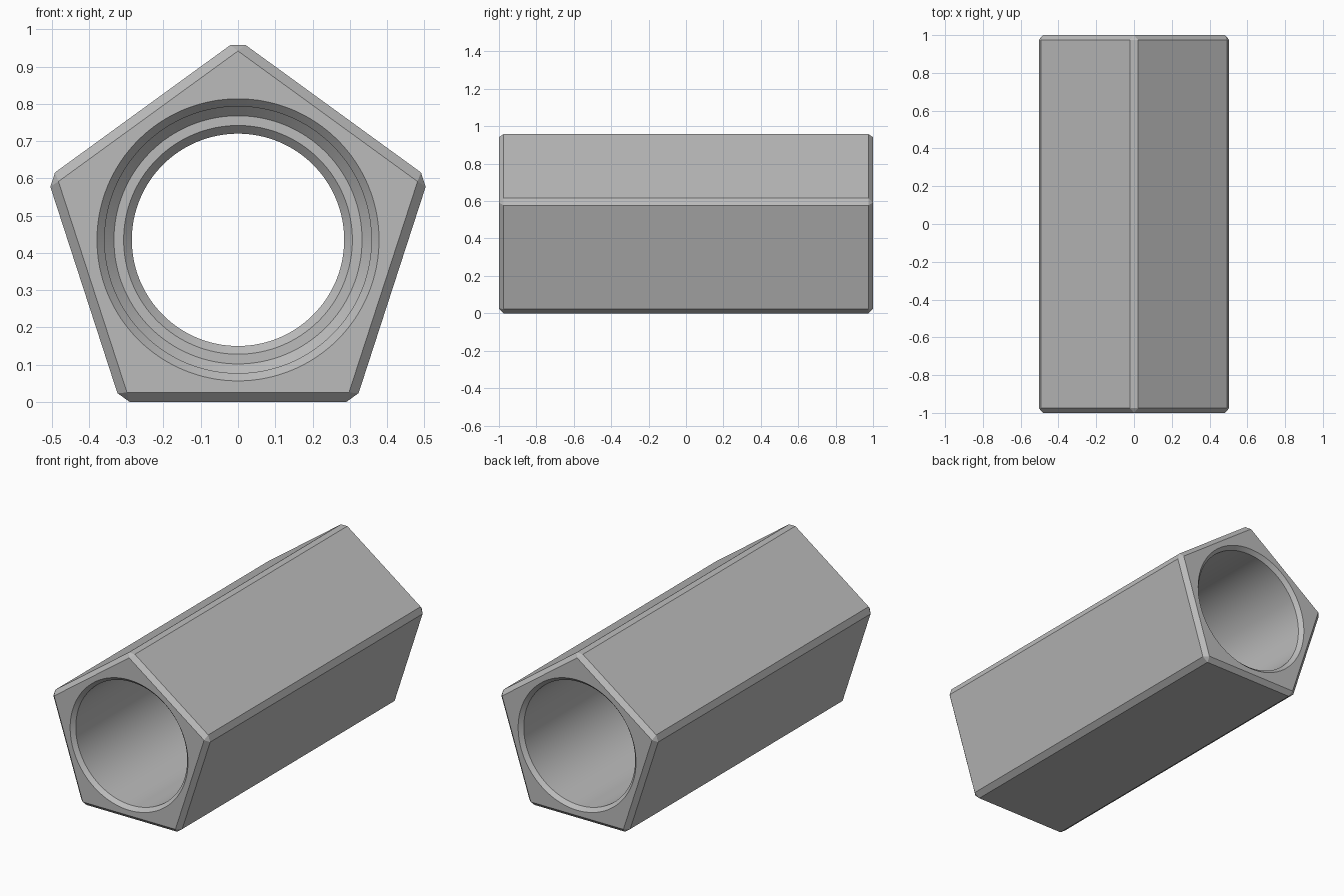
import bpy, bmesh
from math import pi, radians, sin, cos
from mathutils import Matrix

default = bpy.data.objects.get("Cube")
if default:
    bpy.data.objects.remove(default, do_unlink=True)

AXIS_Z = 0.435      # height of the tube axis, equal to the pentagon's inner radius
HALF = 1.0          # half the length
CHAMFER = 0.025

grey = bpy.data.materials.new("plain grey")
grey.use_nodes = True
colour = (0.5, 0.5, 0.5, 1)
grey.diffuse_color = colour
grey.node_tree.nodes["Principled BSDF"].inputs["Base Color"].default_value = colour


def make_object(name, bm):
    bmesh.ops.recalc_face_normals(bm, faces=bm.faces)
    mesh = bpy.data.meshes.new(name)
    bm.to_mesh(mesh)
    bm.free()
    mesh.materials.append(grey)
    obj = bpy.data.objects.new(name, mesh)
    bpy.context.collection.objects.link(obj)
    return obj


# Pentagonal body, pointed side up, with every edge chamfered
bm = bmesh.new()
outer = AXIS_Z / cos(pi / 5)
ring = [bm.verts.new((outer * sin(2 * pi * i / 5), -HALF, AXIS_Z + outer * cos(2 * pi * i / 5)))
        for i in range(5)]
end = bm.faces.new(ring)
grown = bmesh.ops.extrude_face_region(bm, geom=[end], use_keep_orig=True)["geom"]
bmesh.ops.translate(bm, vec=(0, 2 * HALF, 0),
                    verts=[v for v in grown if isinstance(v, bmesh.types.BMVert)])
bmesh.ops.recalc_face_normals(bm, faces=bm.faces)
bmesh.ops.bevel(bm, geom=bm.edges[:], offset=CHAMFER, offset_type='OFFSET',
                segments=1, profile=0.5, affect='EDGES')
body = make_object("pentagonal_tube", bm)

# Bore cutter: half profile (radius, y), mirrored about the central ridge
half_profile = [(0.402, -HALF - CHAMFER), (0.358, -HALF + 0.022), (0.358, -0.125),
                (0.333, -0.1), (0.307, -0.1), (0.285, -0.078)]
profile = half_profile + [(r, -y) for r, y in reversed(half_profile)]
profile = [(0, profile[0][1])] + profile + [(0, profile[-1][1])]
bm = bmesh.new()
verts = [bm.verts.new((0, y, r + AXIS_Z)) for r, y in profile]
edges = [bm.edges.new(pair) for pair in zip(verts, verts[1:])]
bmesh.ops.spin(bm, geom=verts + edges, cent=(0, 0, AXIS_Z), axis=(0, 1, 0),
               angle=2 * pi, steps=128, use_duplicate=False)
bmesh.ops.remove_doubles(bm, verts=bm.verts, dist=0.0001)
cutter = make_object("bore_cutter", bm)
cutter.hide_render = True

# Cut the stepped bore through the body
cut = body.modifiers.new("bore", 'BOOLEAN')
cut.operation = 'DIFFERENCE'
cut.solver = 'EXACT'
cut.object = cutter
bpy.ops.object.select_all(action='DESELECT')
bpy.context.view_layer.objects.active = body
body.select_set(True)
bpy.ops.object.modifier_apply(modifier=cut.name)
bpy.data.objects.remove(cutter, do_unlink=True)
bpy.ops.object.shade_smooth_by_angle(angle=radians(20))
